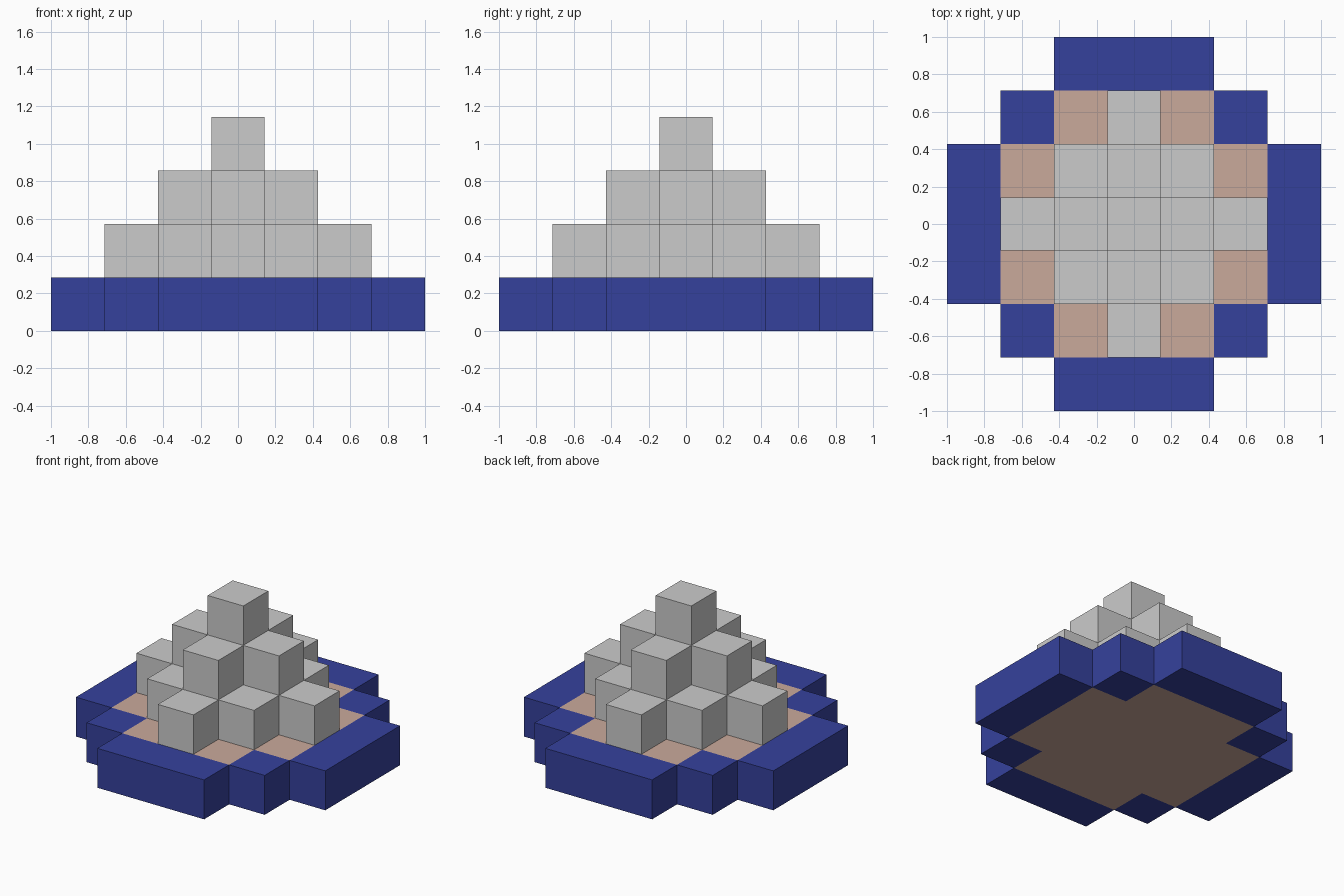
import bpy, bmesh
from mathutils import Vector

if "Cube" in bpy.data.objects:
    bpy.data.objects.remove(bpy.data.objects["Cube"])

U = 2 / 7  # edge of one block


def material(name, rgb):
    m = bpy.data.materials.new(name)
    m.diffuse_color = (*rgb, 1)
    m.use_nodes = True
    m.node_tree.nodes["Principled BSDF"].inputs["Base Color"].default_value = m.diffuse_color
    return m


def blocks(name, cells, mat):
    """One mesh of stacked unit blocks, keeping only the outer faces."""
    cells = set(cells)
    bm = bmesh.new()
    for c in cells:
        centre = Vector((c[0], c[1], c[2] + 0.5))
        for axis in range(3):
            for s in (-1, 1):
                near = list(c)
                near[axis] += s
                if tuple(near) in cells:
                    continue
                n, a, b = Vector(), Vector(), Vector()
                n[axis] = s / 2
                a[(axis + 1) % 3] = 0.5
                b[(axis + 2) % 3] = 0.5 * s
                bm.faces.new([bm.verts.new((centre + n + p) * U)
                              for p in (-a - b, a - b, a + b, b - a)])
    bmesh.ops.remove_doubles(bm, verts=bm.verts, dist=1e-4)
    bmesh.ops.dissolve_limit(bm, angle_limit=0.01, verts=bm.verts, edges=bm.edges)
    me = bpy.data.meshes.new(name)
    bm.to_mesh(me)
    bm.free()
    ob = bpy.data.objects.new(name, me)
    bpy.context.collection.objects.link(ob)
    me.materials.append(mat)
    return ob


blue = material("blue", (0.036, 0.053, 0.335))
tan = material("tan", (0.59, 0.40, 0.33))
grey = material("grey", (0.52, 0.52, 0.52))

R = range(-3, 4)
grid = [(x, y, 0) for x in R for y in R]

# Base slab: 5 x 5 blocks without corners
inner = [c for c in grid if max(abs(c[0]), abs(c[1])) <= 2 and abs(c[0]) + abs(c[1]) <= 3]
blocks("ground_slab", inner, tan)

# Blue rim: the rest of the rounded 7 x 7 outline
rim = [c for c in grid if abs(c[0]) + abs(c[1]) <= 4 and c not in inner]
blocks("rim", rim, blue)

# Stepped pyramid: three shrinking diamond tiers
blocks("stepped_pyramid", [(x, y, z) for z in (1, 2, 3) for x in R for y in R
                           if abs(x) + abs(y) <= 3 - z], grey)
